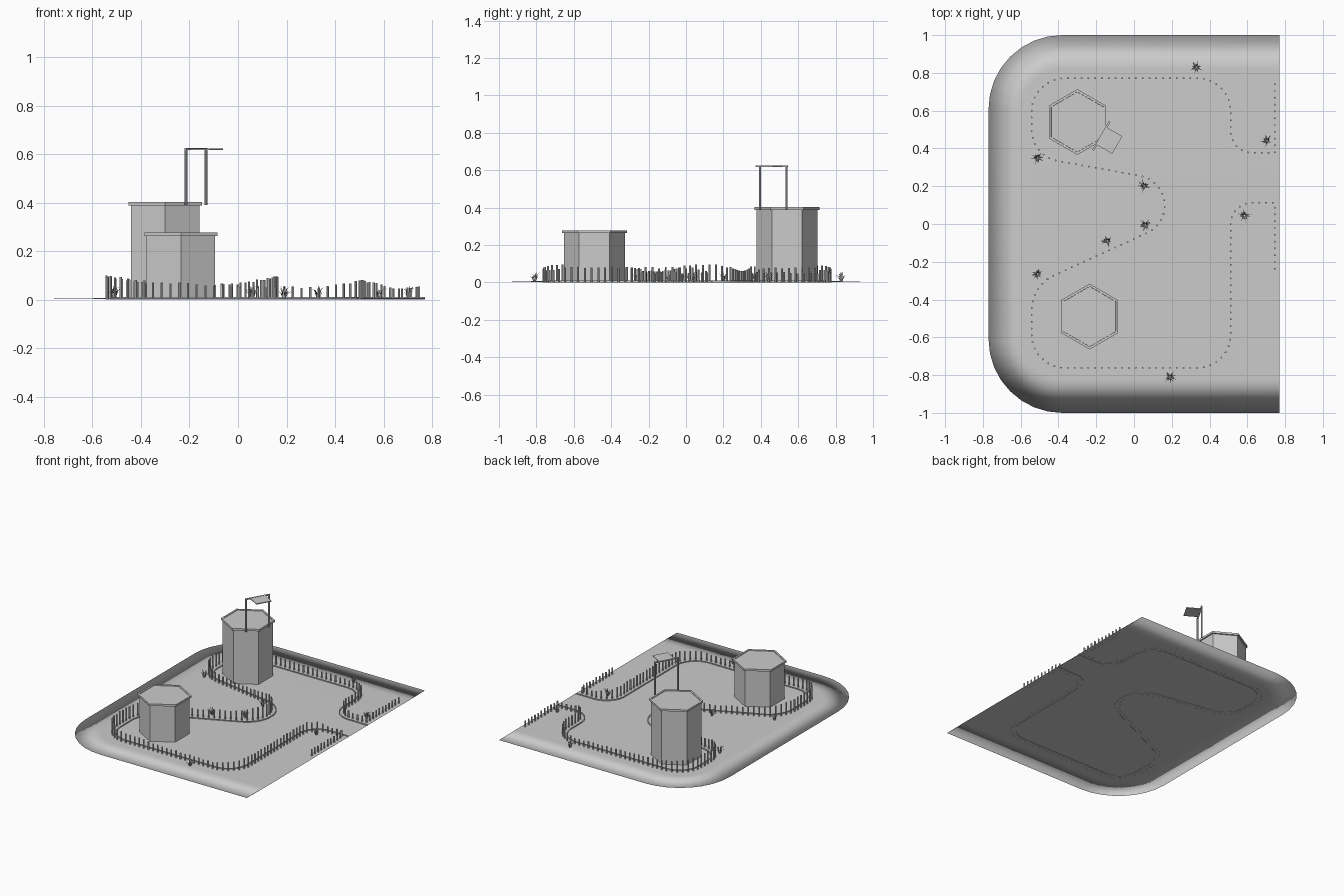
import bpy, bmesh, math, random
from mathutils import Vector, Matrix

if "Cube" in bpy.data.objects:
    bpy.data.objects.remove(bpy.data.objects["Cube"])
random.seed(4)


def finish(bm, name, smooth=False):
    bmesh.ops.recalc_face_normals(bm, faces=bm.faces)
    for f in bm.faces:
        f.smooth = smooth
    me = bpy.data.meshes.new(name)
    bm.to_mesh(me)
    bm.free()
    ob = bpy.data.objects.new(name, me)
    bpy.context.collection.objects.link(ob)
    return ob


def prism(bm, x, y, z0, z1, r, sides, turn=0.0):
    m = Matrix.Translation((x, y, (z0 + z1) / 2)) @ Matrix.Rotation(turn, 4, 'Z')
    return bmesh.ops.create_cone(bm, cap_ends=True, segments=sides, radius1=r,
                                 radius2=r, depth=z1 - z0, matrix=m)['verts']


def box(bm, centre, size, turn):
    m = (Matrix.Translation(centre) @ Matrix.Rotation(turn, 4, 'Z')
         @ Matrix.Diagonal((*size, 1)))
    bmesh.ops.create_cube(bm, size=1, matrix=m)


def fillet(points, n=14):
    """Polyline with rounded corners from (x, y, radius) points."""
    out = [Vector(points[0][:2])]
    for a, b, c in zip(points, points[1:], points[2:]):
        p, r = Vector(b[:2]), b[2]
        u, v = (Vector(a[:2]) - p).normalized(), (Vector(c[:2]) - p).normalized()
        half = u.angle(v) / 2
        mid = p + (u + v).normalized() * r / math.sin(half)
        s = p + u * r / math.tan(half) - mid
        e = p + v * r / math.tan(half) - mid
        turn = math.pi - 2 * half
        for i in range(n + 1):
            t = i / n
            out.append(mid + (s * math.sin((1 - t) * turn) + e * math.sin(t * turn)) / math.sin(turn))
    out.append(Vector(points[-1][:2]))
    return out


def offset(path, d):
    res = []
    for i, p in enumerate(path):
        t = (path[min(i + 1, len(path) - 1)] - path[max(i - 1, 0)]).normalized()
        res.append(p + Vector((t.y, -t.x)) * d)
    return res


# Ground: thin sheet with a tapering rim on three sides
def u_shape(inset):
    y, x, r = 1 - inset, -0.77 + inset, 0.39 - inset
    return fillet([(0.77, y), (x, y, r), (x, -y, r), (0.77, -y)], 8)


bm = bmesh.new()
rim = [bm.verts.new((*p, 0.004)) for p in u_shape(0)]
for z in (0.006, 0.002):
    ring = [bm.verts.new((*p, z)) for p in u_shape(0.18)]
    bm.faces.new(ring)
    for i in range(len(ring) - 1):
        bm.faces.new((rim[i], rim[i + 1], ring[i + 1], ring[i]))
finish(bm, "ground", True)

# Curb: winding border of the walkway
route = fillet([(0.77, 0.35), (0.485, 0.35, 0.14), (0.485, 0.745, 0.15),
                (-0.515, 0.745, 0.15), (-0.515, 0.381, 0.14), (0.626, 0.176, 0.187),
                (-0.515, -0.343, 0.18), (-0.515, -0.735, 0.15), (0.485, -0.735, 0.15),
                (0.485, 0.14, 0.14), (0.77, 0.14)])
bm = bmesh.new()
rows = []
for d, z in ((-0.004, 0), (-0.004, 0.011), (0.004, 0.011), (0.004, 0)):
    rows.append([bm.verts.new((*p, z)) for p in offset(route, d)])
for k in range(4):
    a, b = rows[k], rows[(k + 1) % 4]
    for i in range(len(a) - 1):
        bm.faces.new((a[i], a[i + 1], b[i + 1], b[i]))
finish(bm, "curb")

# Fence: evenly spaced stakes of varying height outside the curb
line = offset(route, 0.027)
line[0].x = line[-1].x = 0.745
line = [Vector((0.745, 0.74))] + line + [Vector((0.745, -0.27))]


def stake_height(p):
    if abs(p.y) < 0.4 and p.x < 0.3:
        keys = [(-0.55, 0.095), (-0.3, 0.06), (0.0, 0.065), (0.17, 0.095), (1, 0.095)]
    else:
        keys = [(-0.55, 0.097), (-0.3, 0.07), (0.0, 0.055), (0.33, 0.048),
                (0.51, 0.078), (0.65, 0.048), (1, 0.06)]
    for (x0, h0), (x1, h1) in zip(keys, keys[1:]):
        if p.x <= x1:
            return h0 + (h1 - h0) * (p.x - x0) / (x1 - x0)
    return 0.06


bm = bmesh.new()
step, left = 0.036, 0.0
for a, b in zip(line, line[1:]):
    length, s = (b - a).length, left
    while s < length:
        p = a.lerp(b, s / length)
        prism(bm, p.x, p.y, 0, stake_height(p) + random.uniform(-0.004, 0.004), 0.0052, 6)
        s += step
    left = s - length
finish(bm, "fence_stakes")


# Towers: hexagonal bodies with a rimmed lid
def tower(name, x, y, h):
    bm = bmesh.new()
    prism(bm, x, y, 0.002, h - 0.008, 0.163, 6)
    finish(bm, name + "_body")
    bm = bmesh.new()
    prism(bm, x, y, h - 0.014, h, 0.174, 6)
    top = max(bm.faces, key=lambda f: f.calc_center_median().z)
    bmesh.ops.inset_region(bm, faces=[top], thickness=0.014)
    bmesh.ops.inset_region(bm, faces=[top], thickness=0.001, depth=-0.004)
    finish(bm, name + "_lid")


tower("tall_tower", -0.30, 0.54, 0.402)
tower("short_tower", -0.235, -0.49, 0.277)

# Frame on the tall tower: two posts, crossbar and flat overhanging panel
turn = math.radians(-30)
out, side = Vector((math.cos(turn), math.sin(turn))), Vector((0.5, math.cos(turn)))
edge = Vector((-0.30, 0.54)) + out * 0.147
bm = bmesh.new()
for s in (-1, 1):
    p = edge + side * 0.082 * s
    prism(bm, p.x, p.y, 0.39, 0.62, 0.006, 8)
box(bm, (*edge, 0.621), (0.010, 0.174, 0.008), turn)
finish(bm, "frame")
bm = bmesh.new()
box(bm, (*(edge + out * 0.047), 0.621), (0.10, 0.107, 0.006), turn)
finish(bm, "panel")


# Grass tufts: pointed bent blades fanned around a centre
def tuft(bm, x, y):
    for i in range(18):
        a = i * 2.4 + random.uniform(-0.3, 0.3)
        reach, h = random.uniform(0.008, 0.036), random.uniform(0.035, 0.064)
        d, w = Vector((math.cos(a), math.sin(a), 0)), Vector((-math.sin(a), math.cos(a), 0))
        base = Vector((x, y, 0.002)) + d * 0.004
        mid = base + d * reach * 0.4 + Vector((0, 0, h * 0.65))
        tip = base + d * reach + Vector((0, 0, h * (1 - reach * 6)))
        v = [bm.verts.new(q) for q in (base - w * 0.003, base + w * 0.003,
                                       mid + w * 0.0025, mid - w * 0.0025, tip)]
        bm.faces.new(v[:4])
        bm.faces.new((v[3], v[2], v[4]))


bm = bmesh.new()
for x, y in ((0.33, 0.83), (0.705, 0.44), (-0.51, 0.35), (0.055, 0.20), (0.06, -0.005),
             (-0.14, -0.09), (0.585, 0.045), (-0.51, -0.265), (0.19, -0.81)):
    tuft(bm, x, y)
finish(bm, "grass_tufts")
